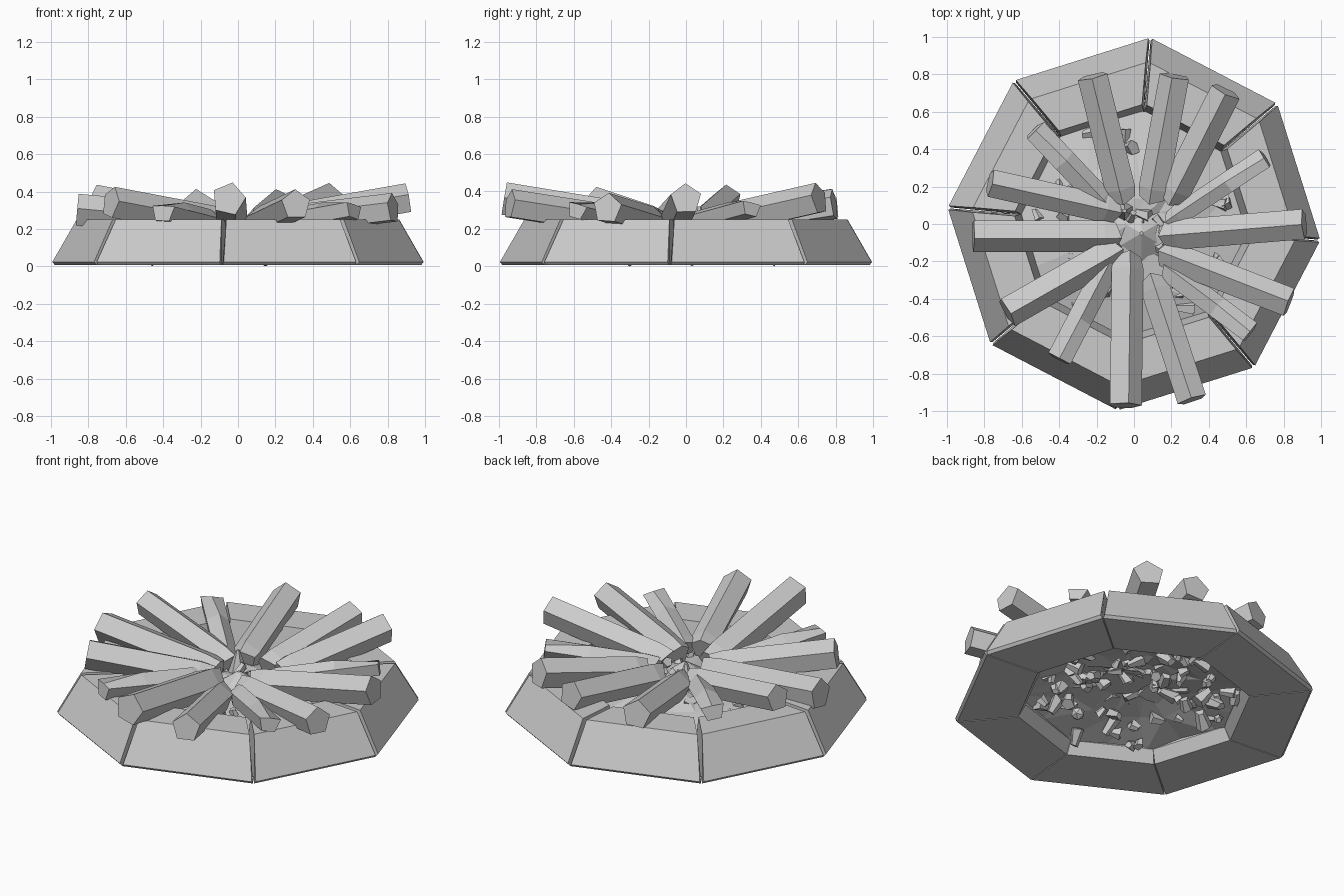
import bpy, bmesh, math, random
from mathutils import Vector

cube = bpy.data.objects.get("Cube")
if cube:
    bpy.data.objects.remove(cube, do_unlink=True)
random.seed(7)

grey = bpy.data.materials.new("stone grey")
grey.use_nodes = True
GREY = (0.6, 0.6, 0.6, 1)
grey.diffuse_color = GREY
grey.node_tree.nodes["Principled BSDF"].inputs["Base Color"].default_value = GREY


def finish(name, bm):
    bmesh.ops.recalc_face_normals(bm, faces=bm.faces)
    mesh = bpy.data.meshes.new(name)
    bm.to_mesh(mesh)
    bm.free()
    mesh.materials.append(grey)
    obj = bpy.data.objects.new(name, mesh)
    bpy.context.collection.objects.link(obj)
    return obj


def loft(bm, rings):
    """Bridge matching closed rings of points and cap both ends."""
    rows = [[bm.verts.new(p) for p in ring] for ring in rings]
    n = len(rows[0])
    for a, b in zip(rows, rows[1:]):
        for i in range(n):
            bm.faces.new((a[i], a[(i + 1) % n], b[(i + 1) % n], b[i]))
    bm.faces.new(rows[0])
    bm.faces.new(rows[-1])


# Ring of eight wedge stones: (radius, height, half gap) cross-section
PROFILE = [(0.645, 0.008, 0.003), (0.985, 0.008, 0.003), (1.0, 0.024, 0.012),
           (0.87, 0.25, 0.014), (0.645, 0.25, 0.014), (0.605, 0.08, 0)]
for k in range(8):
    corners = [math.radians(-5 + 45 * (k + j)) for j in (0, 1)]
    directions = [Vector((math.cos(a), math.sin(a), 0)) for a in corners]
    along = (directions[1] - directions[0]).normalized()
    bm = bmesh.new()
    loft(bm, [[d * r + along * gap * sign + Vector((0, 0, z)) for r, z, gap in PROFILE]
              for d, sign in zip(directions, (1, -1))])
    finish(f"ring_stone_{k + 1}", bm)

# Logs: inner x, y, outer x, y, outer height, radius
LOGS = [
    (-0.06, 0.14, -0.22, 0.79, 0.33, 0.085), (0.10, 0.14, 0.22, 0.79, 0.33, 0.085),
    (0.20, 0.14, 0.49, 0.71, 0.36, 0.088), (0.20, 0.02, 0.70, 0.35, 0.32, 0.06),
    (0.17, -0.06, 0.91, 0.00, 0.36, 0.085), (0.16, -0.16, 0.83, -0.42, 0.31, 0.083),
    (0.18, -0.25, 0.62, -0.58, 0.31, 0.065), (0.10, -0.30, 0.31, -0.94, 0.33, 0.083),
    (-0.04, -0.18, -0.05, -0.97, 0.36, 0.092), (-0.13, -0.20, -0.40, -0.72, 0.30, 0.07),
    (-0.10, -0.14, -0.68, -0.47, 0.34, 0.088), (-0.10, -0.06, -0.86, -0.06, 0.30, 0.09),
    (-0.10, 0.07, -0.77, 0.22, 0.36, 0.078), (-0.15, 0.10, -0.53, 0.50, 0.33, 0.068),
]
for k, (x0, y0, x1, y1, z, radius) in enumerate(LOGS):
    start, end = Vector((x0, y0, 0.23)), Vector((x1, y1, z))
    axis = (end - start).normalized()
    side = axis.cross(Vector((0, 0, 1))).normalized()
    up = side.cross(axis)
    spin = random.uniform(-0.25, 0.25)

    def section(t, scale, split=1):
        """Five-sided slice; split pulls the top corner inward."""
        middle = start.lerp(end, t)
        points = []
        for i in range(5):
            a = spin + math.tau * i / 5
            reach = radius * scale * (split if i == 0 else 1)
            points.append(middle + reach * (side * math.sin(a) + up * math.cos(a)))
        return points

    # Thin logs are split open at the outer end
    split = 0.35 if radius < 0.075 else 1
    bm = bmesh.new()
    loft(bm, [section(0, 0.85), section(0.08, 1), section(0.6, 1), section(1, 1, split)])
    # Splintered inner tip
    tip = max(bm.verts, key=lambda v: v.co.z - 9 * (v.co - start).length)
    tip.co -= axis * 0.03
    finish(f"log_{k + 1}", bm)

# Jagged ash mound filling the ring, open underneath
bm = bmesh.new()
bmesh.ops.create_circle(bm, segments=16, radius=0.14, cap_tris=True, cap_ends=True)
edge = [e for e in bm.edges if e.is_boundary]
for radius in (0.36, 0.62):
    grown = bmesh.ops.extrude_edge_only(bm, edges=edge)["geom"]
    for v in (g for g in grown if isinstance(g, bmesh.types.BMVert)):
        v.co.x, v.co.y = v.co.xy.normalized() * radius
    edge = [g for g in grown if isinstance(g, bmesh.types.BMEdge) and g.is_boundary]
for v in bm.verts:
    v.co.z = 0.22 - 0.21 * v.co.xy.length + random.uniform(-0.02, 0.02)
    v.co.x += random.uniform(-0.015, 0.015)
    v.co.y += random.uniform(-0.015, 0.015)
bmesh.ops.triangulate(bm, faces=bm.faces)
finish("ash_mound", bm)

# Broken coals and pebbles scattered through the ash
bm = bmesh.new()
for k in range(80):
    angle = random.uniform(0, math.tau)
    r = 0.55 * math.sqrt(random.random())
    size = random.uniform(0.025, 0.045)
    height = 0.22 - 0.21 * r + random.uniform(-0.07, 0.02)
    chunk = bmesh.ops.create_cone(bm, cap_ends=True, segments=5, radius1=size,
                                  radius2=size * 0.6,
                                  depth=size * random.uniform(1.4, 3))["verts"]
    turn = Vector((0, 0, 1)).rotation_difference(
        Vector([random.uniform(-1, 1) for _ in range(3)]))
    centre = Vector((r * math.cos(angle), r * math.sin(angle), height))
    for v in chunk:
        v.co = turn @ (v.co * random.uniform(0.75, 1.2)) + centre
        v.co.z = max(v.co.z, 0)
finish("coals", bm)

# Broad coal peak and upright shard at the centre: x, y, radius, top, base
for name, x, y, radius, top, base in [("coal_peak", 0.04, -0.05, 0.15, 0.26, 0.17),
                                      ("coal_shard", -0.05, 0.07, 0.06, 0.32, 0.17)]:
    bm = bmesh.new()
    bmesh.ops.create_cone(bm, cap_ends=True, segments=6, radius1=radius,
                          radius2=0.01, depth=top - base)
    bmesh.ops.translate(bm, verts=bm.verts, vec=(x, y, (top + base) / 2))
    finish(name, bm)

# Lowest pebble resting on the ground
bm = bmesh.new()
bmesh.ops.create_icosphere(bm, subdivisions=1, radius=0.04)
bmesh.ops.translate(bm, verts=bm.verts, vec=(0.15, -0.3, 0.04))
finish("ground_pebble", bm)
